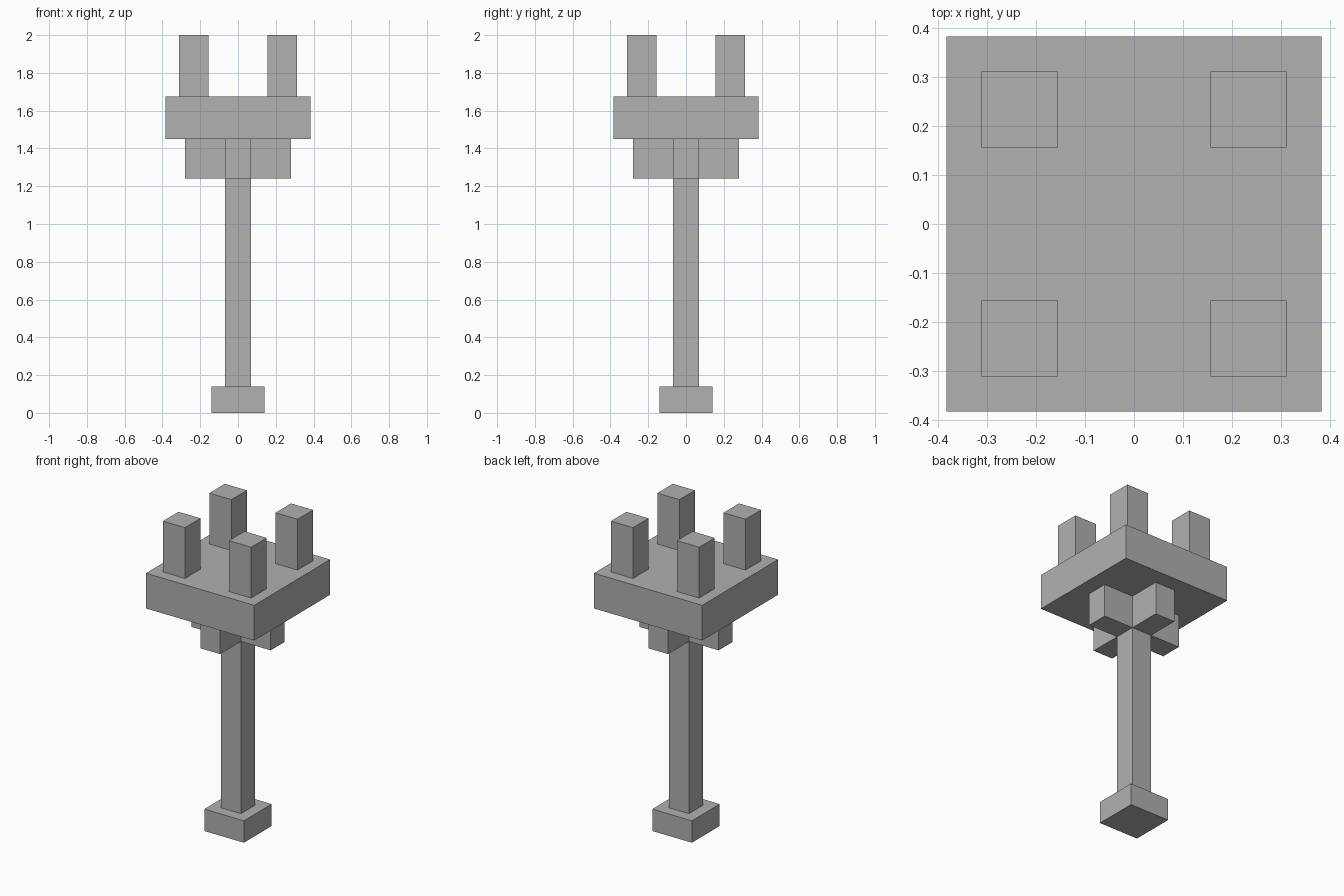
import bpy
from mathutils import Matrix, Vector

cube = bpy.data.objects.get("Cube")
if cube:
    bpy.data.objects.remove(cube, do_unlink=True)

grey = bpy.data.materials.new("plain_grey")
grey.use_nodes = True
colour = (0.44, 0.44, 0.44, 1)
grey.diffuse_color = colour
grey.node_tree.nodes["Principled BSDF"].inputs["Base Color"].default_value = colour


def block(name, x, y, half_x, half_y, bottom, top):
    """Flat-sided box centred on (x, y) between two heights."""
    bpy.ops.mesh.primitive_cube_add(size=2, location=(x, y, (bottom + top) / 2))
    obj = bpy.context.object
    obj.name = obj.data.name = name
    size = Vector((half_x, half_y, (top - bottom) / 2))
    obj.data.transform(Matrix.Diagonal(size).to_4x4())
    obj.data.materials.append(grey)
    return obj


SHAFT = 0.07
PLATE_BOTTOM, PLATE_TOP = 1.45, 1.675

# Foot, shaft and square platform
block("foot", 0, 0, 0.14, 0.14, 0, 0.14)
block("shaft", 0, 0, SHAFT, SHAFT, 0.14, PLATE_BOTTOM)
block("platform", 0, 0, 0.383, 0.383, PLATE_BOTTOM, PLATE_TOP)

# Four brackets forming a cross under the platform
reach = 0.28
middle, half = (reach + SHAFT) / 2, (reach - SHAFT) / 2
for side, sign in (("left", 1), ("right", -1)):
    block(side + "_bracket", sign * middle, 0, half, SHAFT, 1.24, PLATE_BOTTOM)
for side, sign in (("back", 1), ("front", -1)):
    block(side + "_bracket", 0, sign * middle, SHAFT, half, 1.24, PLATE_BOTTOM)

# Corner posts on the platform
for depth, sy in (("front", -1), ("back", 1)):
    for side, sx in (("left", 1), ("right", -1)):
        block(f"{depth}_{side}_post", sx * 0.234, sy * 0.234, 0.078, 0.078, PLATE_TOP, 2)
